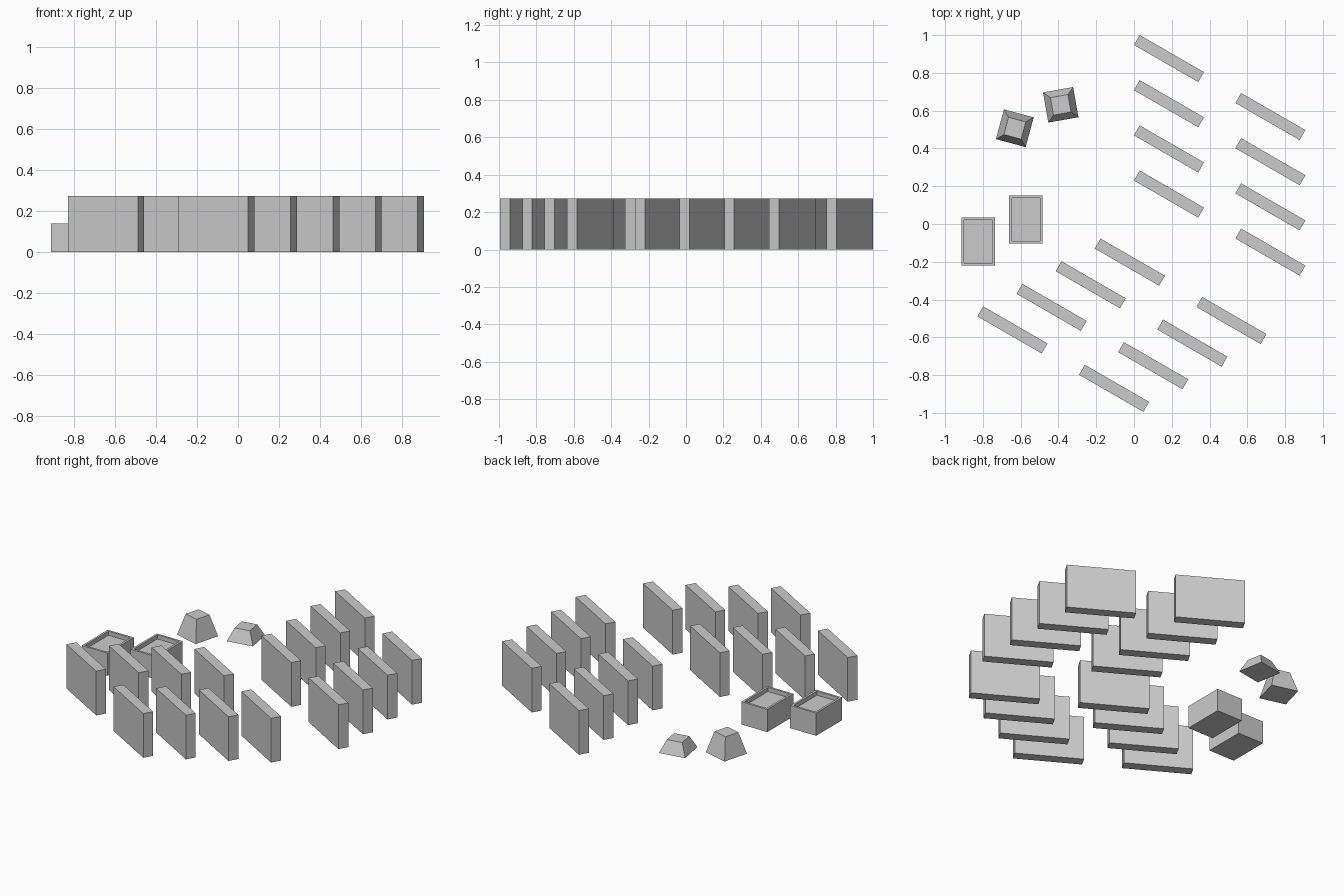
import bpy, bmesh
from math import radians, cos, sin
from mathutils import Vector

if "Cube" in bpy.data.objects:
    bpy.data.objects.remove(bpy.data.objects["Cube"])


def finish(bm, name, loc, angle=0):
    bmesh.ops.recalc_face_normals(bm, faces=bm.faces)
    me = bpy.data.meshes.new(name)
    bm.to_mesh(me)
    bm.free()
    ob = bpy.data.objects.new(name, me)
    ob.location = loc
    ob.rotation_euler.z = radians(angle)
    bpy.context.collection.objects.link(ob)
    return ob


def block(sx, sy, h, taper=1.0):
    """Box standing on z = 0, top face scaled by taper."""
    bm = bmesh.new()
    bmesh.ops.create_cube(bm, size=1)
    for v in bm.verts:
        k = taper if v.co.z > 0 else 1
        v.co = Vector((v.co.x * sx * k, v.co.y * sy * k, (v.co.z + 0.5) * h))
    return bm


# Upright slabs: four rows of four, all turned the same way
PITCH = 0.2392
rows = [
    ((0.185, 0.876), -90),
    ((0.722, 0.569), -90),
    ((-0.022, -0.202), -150),
    ((0.516, -0.511), -150),
]
for r, ((x, y), heading) in enumerate(rows):
    dx, dy = cos(radians(heading)) * PITCH, sin(radians(heading)) * PITCH
    for i in range(4):
        finish(block(0.393, 0.061, 0.273), f"slab_{r + 1}_{i + 1}",
               (x + i * dx, y + i * dy, 0), -30)

# Planter boxes with a shallow recess in the top
for i, (x, y) in enumerate([(-0.824, -0.093), (-0.572, 0.024)]):
    bm = block(0.177, 0.254, 0.14)
    top = max(bm.faces, key=lambda f: f.calc_center_median().z)
    bmesh.ops.inset_region(bm, faces=[top], thickness=0.019)
    ext = bmesh.ops.extrude_discrete_faces(bm, faces=[top])["faces"]
    for v in ext[0].verts:
        v.co.z -= 0.025
    finish(bm, f"planter_box_{i + 1}", (x, y, 0))

# Tapered square mounds
finish(block(0.163, 0.163, 0.13, 0.58), "tall_mound", (-0.631, 0.507, 0), -15)
finish(block(0.162, 0.162, 0.075, 0.58), "low_mound", (-0.388, 0.631, 0), 10)
